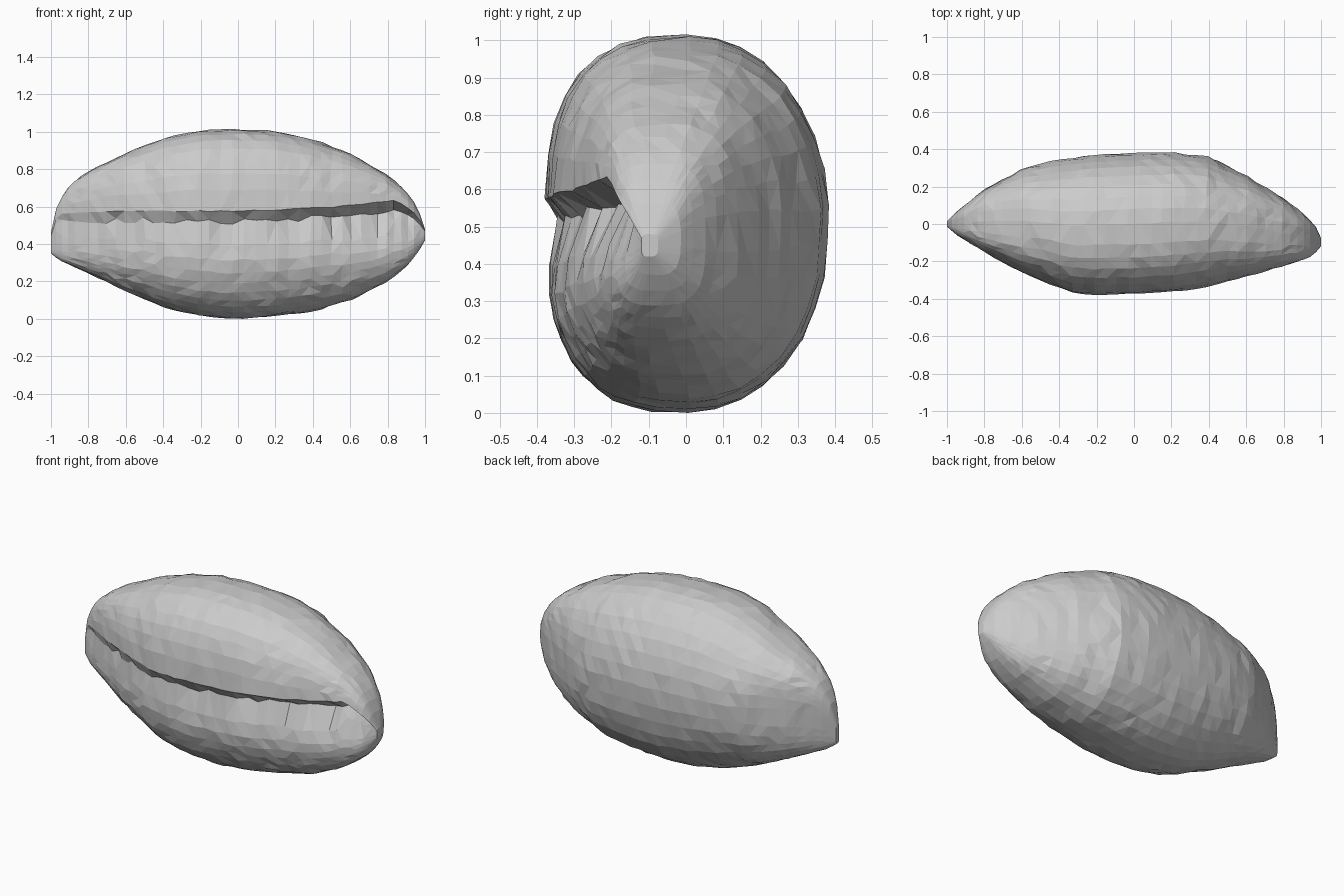
import bpy, bmesh, math, random

if "Cube" in bpy.data.objects:
    bpy.data.objects.remove(bpy.data.objects["Cube"])

random.seed(4)

# Outline stations read along x: height outline and depth outline
ZTOP = [(-1, .46), (-.985, .56), (-.95, .64), (-.9, .715), (-.8, .79), (-.6, .885), (-.4, .965), (-.2, 1.01),
        (0, 1.015), (.2, 1.005), (.4, .96), (.6, .885), (.8, .77), (.9, .68), (.96, .60), (1, .48)]
ZBOT = [(-1, .35), (-.95, .31), (-.8, .245), (-.6, .15), (-.4, .065), (-.2, .015), (0, 0),
        (.2, .015), (.4, .04), (.6, .10), (.8, .20), (.9, .28), (.96, .35), (1, .42)]
YMAX = [(-1, .015), (-.95, .065), (-.8, .185), (-.58, .305), (-.4, .345), (-.2, .37), (0, .38), (.2, .385),
        (.4, .36), (.6, .26), (.8, .135), (.9, .06), (.97, -.01), (1, -.075)]
YMIN = [(-1, -.015), (-.95, -.06), (-.8, -.15), (-.6, -.26), (-.35, -.365), (-.2, -.38), (0, -.375),
        (.2, -.365), (.4, -.335), (.6, -.285), (.8, -.23), (.9, -.2), (.96, -.17), (1, -.12)]
LIP = [(-1, .56), (-.6, .58), (0, .575), (.5, .595), (.9, .64), (1, .56)]
DEPTH = [(-1, 0), (-.92, .02), (-.6, .03), (-.25, .035), (.1, .05), (.5, .08), (.8, .09), (.93, .07), (1, 0)]


def at(table, x):
    for (x0, v0), (x1, v1) in zip(table, table[1:]):
        if x <= x1:
            return v0 + (v1 - v0) * (x - x0) / (x1 - x0)
    return table[-1][1]


def spow(v, p):
    return math.copysign(abs(v) ** p, v)


def spread(a, b, n):
    return [a + (b - a) * i / (n - 1) for i in range(n)]


def section(x):
    """One cross-section: rounded body with a lipped crease in the front."""
    zt, zb, y0, y1 = (at(t, x) for t in (ZTOP, ZBOT, YMIN, YMAX))
    zc, h, yc, a = (zt + zb) / 2, (zt - zb) / 2, (y0 + y1) / 2, (y1 - y0) / 2
    lip = min(at(LIP, x), zc + .6 * h)
    floor = lip - min(random.uniform(.035, .07), .2 * h)
    depth = min(at(DEPTH, x) * random.uniform(.8, 1.2), a * .9)
    blunt = max(0, abs(x) - .5) / .5
    n, nb = 2.7 + 1.2 * blunt, 2.1 + 1.3 * blunt
    angle = lambda z: math.asin(spow((z - zc) / h, n / 2))
    pts = []
    for p in spread(math.pi / 2, angle(lip), 9):
        pts.append((yc - a * spow(math.cos(p), 2 / n), zc + h * spow(math.sin(p), 2 / n)))
    for p in spread(angle(floor), -math.pi / 2, 12):
        z = zc + h * spow(math.sin(p), 2 / n)
        fade = max(0, 1 - (floor - z) / .24) ** 1.5
        y = yc - a * spow(math.cos(p), 2 / n) + depth * fade
        pts.append((y, z))
    for p in spread(-math.pi / 2, math.pi / 2, 18)[1:-1]:
        pts.append((yc + a * spow(math.cos(p), 2 / nb), zc + h * spow(math.sin(p), 2 / nb)))
    return pts, min(1, a / .3)


# Faceted body, lofted from end to end
bm = bmesh.new()
COUNT = 42
rings = []
for i in range(COUNT):
    u = -1 + 2 * i / (COUNT - 1)
    x = .55 * u + .45 * math.sin(u * math.pi / 2)
    pts, size = section(x)
    j = .004 * size if 0 < i < COUNT - 1 else 0
    r = lambda s=1: random.uniform(-j, j) * s
    rings.append([bm.verts.new((x + r(2) * (abs(x) < .9), y + r(), z + r())) for y, z in pts])
for a, b in zip(rings, rings[1:]):
    m = len(a)
    for k in range(m):
        bm.faces.new((a[k], a[(k + 1) % m], b[(k + 1) % m], b[k]))
bm.faces.new(rings[0])
bm.faces.new(rings[-1][::-1])
bmesh.ops.triangulate(bm, faces=bm.faces[:])
bmesh.ops.recalc_face_normals(bm, faces=bm.faces[:])

# Rest the body on the ground
low = min(v.co.z for v in bm.verts)
for v in bm.verts:
    v.co.z -= low

mesh = bpy.data.meshes.new("creased_bun")
bm.to_mesh(mesh)
bm.free()
bpy.context.collection.objects.link(bpy.data.objects.new("creased_bun", mesh))
